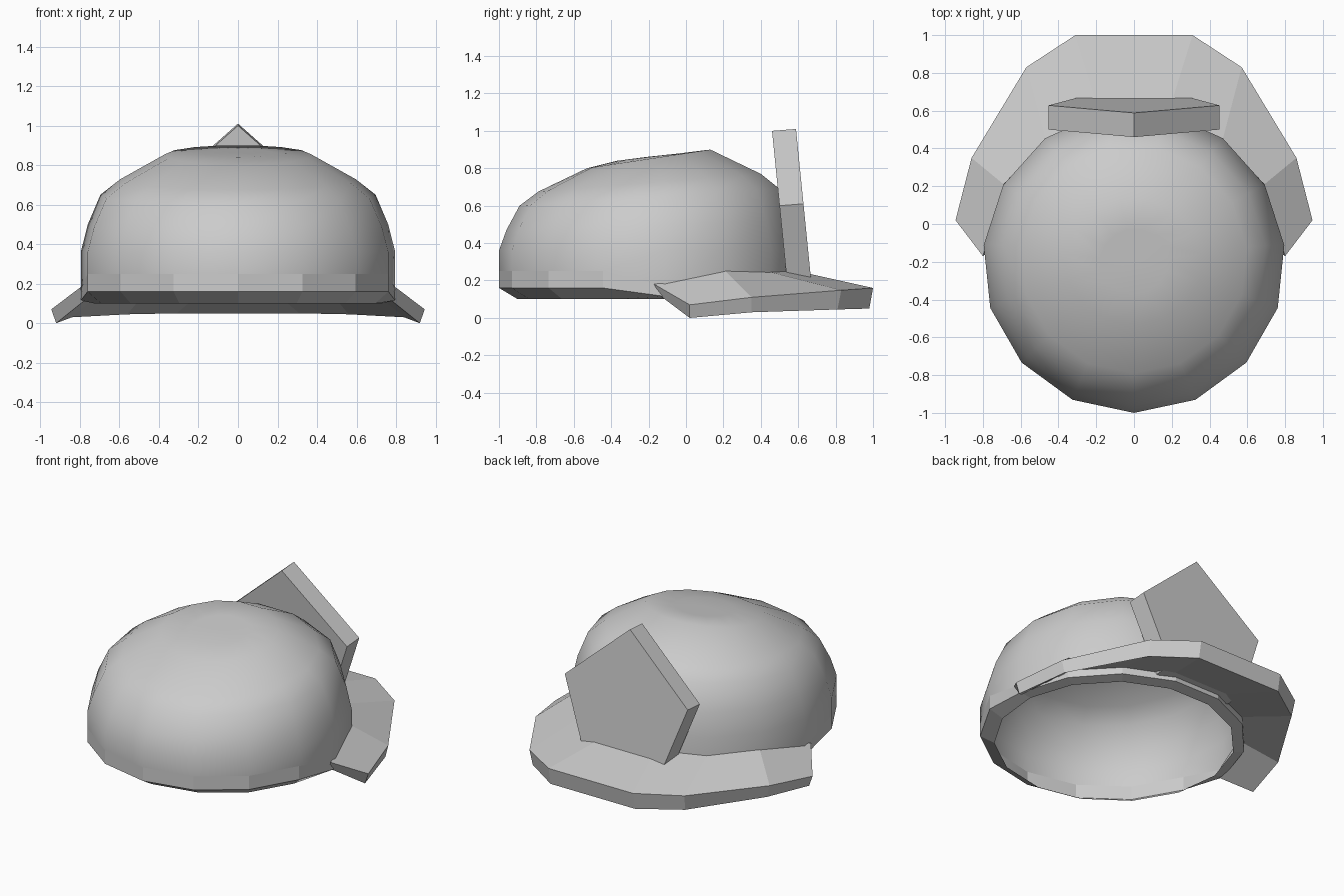
import bpy
from math import sin, cos, radians

if "Cube" in bpy.data.objects:
    bpy.data.objects.remove(bpy.data.objects["Cube"])

SIDES = 15
STEP = 360 / SIDES


def make_object(name, verts, faces, smooth=False):
    mesh = bpy.data.meshes.new(name)
    mesh.from_pydata(verts, [], faces)
    mesh.polygons.foreach_set("use_smooth", [smooth] * len(faces))
    mesh.update()
    obj = bpy.data.objects.new(name, mesh)
    bpy.context.collection.objects.link(obj)
    return obj


def ring(half_width, y_front, y_back, z_front, z_back):
    """Fifteen-sided ring, tilted from front to back."""
    ry = (y_back - y_front) / (1 + cos(radians(STEP / 2)))
    pts = []
    for i in range(SIDES):
        a = radians(i * STEP)
        y = y_front + ry * (1 - cos(a))
        t = (y - y_front) / (y_back - y_front)
        pts.append((half_width * sin(a), y, z_front + (z_back - z_front) * t))
    return pts


def dip(points, z):
    """Lower the part of the rim that meets the brim."""
    return [(x, y, z if y > -0.3 else h) for x, y, h in points]


def bridge(rows, closed=True):
    n = len(rows[0])
    faces = []
    for r in range(len(rows) - 1):
        for i in range(n if closed else n - 1):
            j = (i + 1) % n
            faces.append((r * n + i, r * n + j, (r + 1) * n + j, (r + 1) * n + i))
    return [p for row in rows for p in row], faces


# Rim band, faceted, open underneath
seam = dip(ring(0.80, -1.0, 0.59, 0.25, 0.25), 0.17)
rim_rows = [
    ring(0.73, -0.90, 0.52, 0.10, 0.10),
    dip(ring(0.80, -1.0, 0.59, 0.16, 0.16), 0.115),
    seam,
]
make_object("rim_band", *bridge(rim_rows))

# Soft crown, smooth and lower at the front
crown_rows = [
    seam,
    ring(0.80, -1.0, 0.59, 0.36, 0.36),
    ring(0.765, -0.96, 0.56, 0.47, 0.52),
    ring(0.70, -0.89, 0.50, 0.60, 0.69),
    ring(0.60, -0.79, 0.40, 0.675, 0.77),
    ring(0.37, -0.53, 0.13, 0.80, 0.90),
    ring(0.18, -0.37, -0.03, 0.84, 0.88),
]
verts, faces = bridge(crown_rows)
top = len(verts)
verts.append((0, -0.2, 0.862))
first = top - SIDES
faces += [(first + i, first + (i + 1) % SIDES, top) for i in range(SIDES)]
make_object("crown", verts, faces, smooth=True)

# Curved brim: four stations on one half, mirrored to the other
inner_top = [(0.80, -0.17, 0.18), (0.69, 0.21, 0.25), (0.47, 0.45, 0.245), (0.17, 0.55, 0.26)]
outer_top = [(0.945, 0.02, 0.07), (0.86, 0.35, 0.11), (0.57, 0.83, 0.148), (0.31, 1.0, 0.16)]
outer_low = [(0.92, 0.02, 0.0), (0.84, 0.35, 0.03), (0.56, 0.81, 0.045), (0.31, 0.98, 0.05)]
inner_low = [(0.77, -0.14, 0.12), (0.67, 0.21, 0.17), (0.46, 0.44, 0.165), (0.17, 0.54, 0.17)]
brim_rows = [half + [(-x, y, z) for x, y, z in reversed(half)]
             for half in (inner_top, inner_low, outer_low, outer_top)]
verts, faces = bridge(brim_rows + [brim_rows[0]], closed=False)
n = len(brim_rows[0])
faces = [tuple(i % (4 * n) for i in f) for f in faces]
faces += [(0, 3 * n, 2 * n, n), (n - 1, 2 * n - 1, 3 * n - 1, 4 * n - 1)]
make_object("brim", verts[:4 * n], faces)

# Leaning five-sided badge plate
outline = [(0, 1.0), (-0.452, 0.60), (-0.28, 0.14), (0.28, 0.14), (0.452, 0.60)]
front = [(x, 0.46 + 0.1 * (1 - z), z) for x, z in outline]
back = [(x, y + 0.128, z + 0.01) for x, y, z in front]
verts, faces = bridge([front, back])
faces += [(4, 3, 2, 1, 0), (5, 6, 7, 8, 9)]
make_object("badge_plate", verts, faces)

# Consistent outward normals
import bmesh
for obj in bpy.context.collection.objects:
    bm = bmesh.new()
    bm.from_mesh(obj.data)
    if obj.name in ("brim", "badge_plate"):
        bmesh.ops.recalc_face_normals(bm, faces=bm.faces)
    bm.to_mesh(obj.data)
    bm.free()
